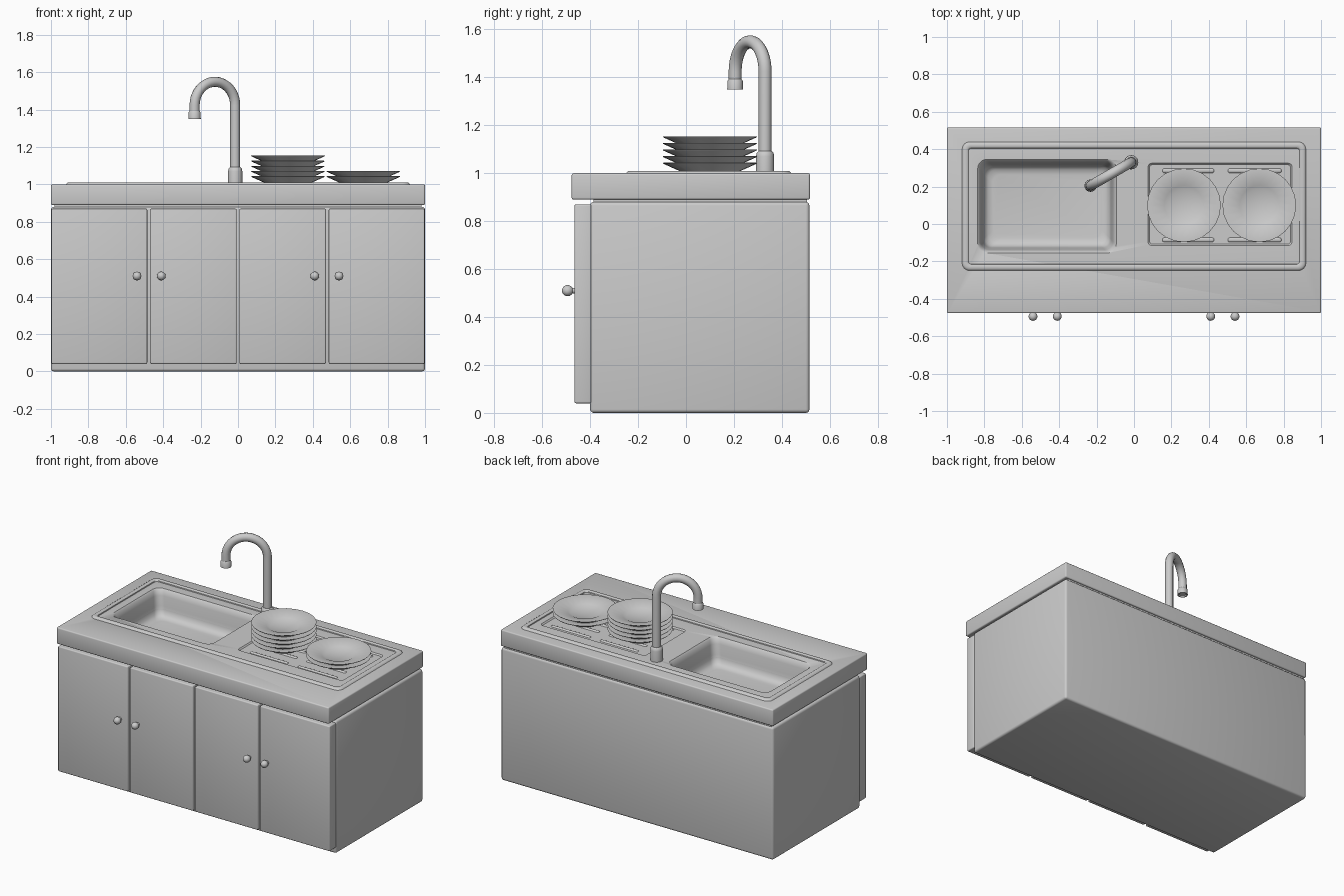
import bpy, bmesh, math
from mathutils import Vector

if "Cube" in bpy.data.objects:
    bpy.data.objects.remove(bpy.data.objects["Cube"])


def finish(name, bm, smooth=True):
    bmesh.ops.recalc_face_normals(bm, faces=bm.faces[:])
    me = bpy.data.meshes.new(name)
    bm.to_mesh(me)
    bm.free()
    ob = bpy.data.objects.new(name, me)
    bpy.context.collection.objects.link(ob)
    if smooth:
        shade(ob)
    return ob


def activate(ob):
    bpy.ops.object.select_all(action='DESELECT')
    ob.select_set(True)
    bpy.context.view_layer.objects.active = ob


def shade(ob):
    activate(ob)
    bpy.ops.object.shade_smooth_by_angle(angle=math.radians(40))


def box(name, x0, x1, y0, y1, z0, z1, bevel=0.0):
    bm = bmesh.new()
    bmesh.ops.create_cube(bm, size=1)
    for v in bm.verts:
        v.co = ((x0 + x1) / 2 + v.co.x * (x1 - x0),
                (y0 + y1) / 2 + v.co.y * (y1 - y0),
                (z0 + z1) / 2 + v.co.z * (z1 - z0))
    if bevel:
        bmesh.ops.bevel(bm, geom=bm.edges[:], offset=bevel, segments=3,
                        profile=0.5, affect='EDGES')
    return finish(name, bm)


def loft(name, rect, rings, closed=False):
    """Stack rounded rectangles; each ring is (inset, corner radius, z)."""
    x0, x1, y0, y1 = rect
    bm = bmesh.new()
    loops = []
    for d, r, z in rings:
        corners = [(x1 - d - r, y1 - d - r), (x0 + d + r, y1 - d - r),
                   (x0 + d + r, y0 + d + r), (x1 - d - r, y0 + d + r)]
        loop = []
        for k, (cx, cy) in enumerate(corners):
            for i in range(7):
                a = math.pi / 2 * (k + i / 6)
                loop.append(bm.verts.new((cx + r * math.cos(a), cy + r * math.sin(a), z)))
        loops.append(loop)
    pairs = list(zip(loops, loops[1:]))
    if closed:
        pairs.append((loops[-1], loops[0]))
    else:
        bm.faces.new(loops[0])
        bm.faces.new(loops[-1])
    for a, b in pairs:
        n = len(a)
        for i in range(n):
            bm.faces.new((a[i], a[(i + 1) % n], b[(i + 1) % n], b[i]))
    return finish(name, bm)


def lathe(name, profile, loc, sides=24, axis='Z'):
    bm = bmesh.new()
    verts = [bm.verts.new((r, 0, z)) for r, z in profile]
    edges = [bm.edges.new(p) for p in zip(verts, verts[1:])]
    bmesh.ops.spin(bm, geom=verts + edges, cent=(0, 0, 0), axis=(0, 0, 1),
                   angle=2 * math.pi, steps=sides)
    bmesh.ops.remove_doubles(bm, verts=bm.verts[:], dist=1e-5)
    for v in bm.verts:
        if axis == '-Y':
            v.co = Vector((v.co.x, -v.co.z, v.co.y))
        v.co += Vector(loc)
    return finish(name, bm)


def cut(ob, cutter):
    activate(ob)
    m = ob.modifiers.new("cut", 'BOOLEAN')
    m.operation = 'DIFFERENCE'
    m.solver = 'EXACT'
    m.object = cutter
    bpy.ops.object.modifier_apply(modifier=m.name)
    shade(ob)


# Cabinet, recessed neck and worktop
body = box("cabinet_body", -1, 1, -0.40, 0.515, 0, 0.88, 0.015)
neck = box("worktop_neck", -0.98, 0.98, -0.385, 0.505, 0.87, 0.90)
top = box("worktop", -1, 1, -0.477, 0.517, 0.89, 1.0, 0.008)

# Basin and drainer recess, cut from the solid parts
basin = loft("basin_cutter", (-0.83, -0.10, -0.15, 0.34),
             [(-0.008, 0.05, 1.03), (-0.008, 0.05, 1.002), (0.004, 0.045, 0.992),
              (0.012, 0.045, 0.96), (0.025, 0.045, 0.875), (0.033, 0.045, 0.85),
              (0.05, 0.045, 0.835), (0.075, 0.045, 0.83)])
drain = loft("drainer_cutter", (0.075, 0.845, -0.115, 0.325),
             [(0, 0.02, 1.02), (0, 0.02, 1.0), (0.008, 0.015, 0.992)])
for ob in (body, neck, top):
    cut(ob, basin)
cut(top, drain)
for c in (basin, drain):
    bpy.data.objects.remove(c)

# Raised rim around the sink area
loft("sink_rim", (-0.92, 0.92, -0.25, 0.44),
     [(0, 0.04, 0.998), (0.004, 0.038, 1.005), (0.012, 0.03, 1.01),
      (0.028, 0.02, 1.01), (0.034, 0.015, 1.006), (0.036, 0.015, 0.998)], closed=True)

# Drainer ridges
for x0, x1 in ((0.15, 0.43), (0.50, 0.79)):
    for i in range(5):
        y = -0.085 + i * 0.0925
        loft("drainer_ridge", (x0, x1, y - 0.013, y + 0.013),
             [(0, 0.0125, 0.990), (0.004, 0.0085, 0.996), (0.009, 0.0035, 0.998)])

# Doors and knobs
for x0, x1 in ((-0.998, -0.485), (-0.470, -0.007), (0.007, 0.470), (0.485, 0.998)):
    box("door", x0, x1, -0.465, -0.395, 0.04, 0.87, 0.007)
ball = [(0.0235 * math.sin(a), 0.030 - 0.0235 * math.cos(a))
        for a in (math.pi * (0.17 + 0.83 * i / 8) for i in range(9))]
for x in (-0.54, -0.41, 0.41, 0.54):
    lathe("door_knob", [(0, -0.005), (0.012, -0.005), (0.012, 0.008)] + ball[:-1] + [(0, 0.0535)],
          (x, -0.464, 0.51), 16, '-Y')

# Tap: base, swan-neck pipe, spout collar
base = Vector((-0.015, 0.33, 0))
tip = Vector((-0.232, 0.205, 0))
lathe("tap_base", [(0, 0.995), (0.038, 0.995), (0.038, 1.07), (0.035, 1.085),
                   (0.028, 1.092), (0, 1.092)], base)
mid, half = (base + tip) / 2, (base - tip) / 2
R = half.length
path = [base + Vector((0, 0, 1.05))]
for i in range(21):
    a = math.pi * i / 20
    path.append(mid + half * math.cos(a) + Vector((0, 0, 1.423 + R * math.sin(a))))
path.append(tip + Vector((0, 0, 1.36)))
cu = bpy.data.curves.new("tap_pipe", 'CURVE')
cu.dimensions = '3D'
cu.bevel_depth = 0.027
cu.bevel_resolution = 4
cu.use_fill_caps = True
sp = cu.splines.new('POLY')
sp.points.add(len(path) - 1)
for p, co in zip(sp.points, path):
    p.co = (*co, 1)
pipe = bpy.data.objects.new("tap_pipe", cu)
bpy.context.collection.objects.link(pipe)
activate(pipe)
bpy.ops.object.convert(target='MESH')
shade(bpy.context.view_layer.objects.active)
lathe("tap_spout", [(0, 1.358), (0.024, 1.358), (0.026, 1.35), (0.033, 1.35),
                    (0.032, 1.385), (0.027, 1.392), (0, 1.392)], tip)

# Plates: a stack of five and a stack of two
plate = [(0, 0.004), (0.10, 0.004), (0.105, 0), (0.115, 0), (0.12, 0.008), (0.194, 0.041),
         (0.197, 0.045), (0.192, 0.046), (0.105, 0.024), (0.085, 0.014), (0, 0.012)]
for x, count in ((0.267, 5), (0.67, 2)):
    for i in range(count):
        lathe("plate", plate, (x, 0.10, 0.998 + i * 0.0275), 24)
